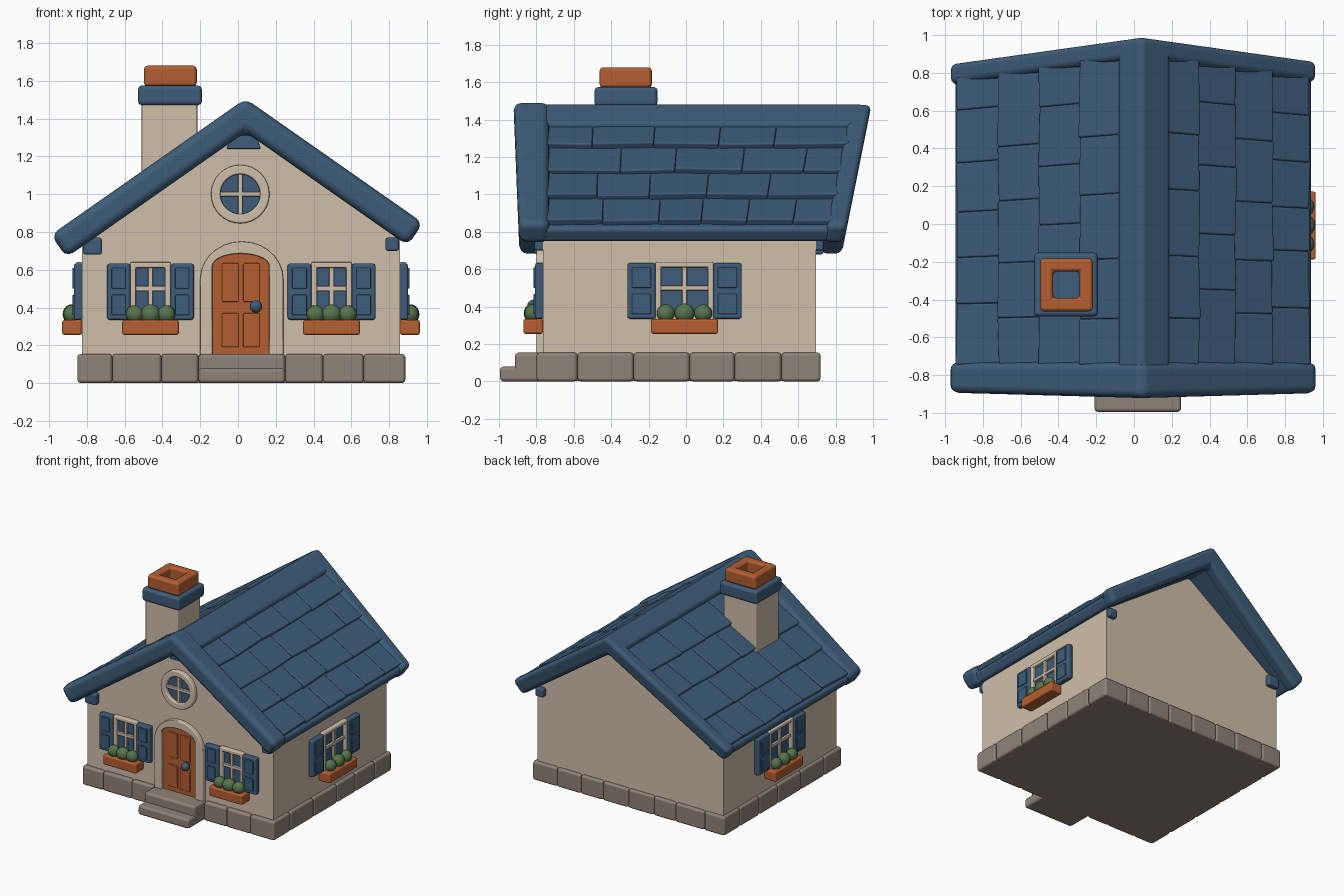
import bpy, bmesh, math, random
from mathutils import Matrix, Vector

if "Cube" in bpy.data.objects:
    bpy.data.objects.remove(bpy.data.objects["Cube"])
random.seed(4)

def material(name, r, g, b):
    m = bpy.data.materials.new(name)
    lin = [((c / 255 + 0.055) / 1.055) ** 2.4 for c in (r, g, b)]
    m.diffuse_color = (*lin, 1)
    m.use_nodes = True
    m.node_tree.nodes["Principled BSDF"].inputs["Base Color"].default_value = m.diffuse_color
    return m

BLUE = material("slate blue", 62, 93, 122)
CREAM = material("cream plaster", 208, 191, 170)
ORANGE = material("terracotta orange", 182, 95, 50)
STONE = material("grey stone", 143, 131, 120)
GREEN = material("leaf green", 88, 117, 78)

# ---- helpers: solids are (verts, faces) pairs, several make one object ----
HEX = [(0, 1, 2, 3), (4, 5, 6, 7), (0, 1, 5, 4), (1, 2, 6, 5), (2, 3, 7, 6), (3, 0, 4, 7)]

def box(x0, x1, y0, y1, z0, z1):
    return ([(x, y, z) for z in (z0, z1)
             for x, y in ((x0, y0), (x1, y0), (x1, y1), (x0, y1))], HEX)

def prism(pts, y0, y1):
    """Extrude an x-z outline along y; y0 and y1 may depend on z."""
    f0 = y0 if callable(y0) else lambda z: y0
    f1 = y1 if callable(y1) else lambda z: y1
    n = len(pts)
    v = [(x, f0(z), z) for x, z in pts] + [(x, f1(z), z) for x, z in pts]
    f = [tuple(range(n)), tuple(range(n, 2 * n))]
    return v, f + [(i, (i + 1) % n, n + (i + 1) % n, n + i) for i in range(n)]

def ring(outer, inner, y0, y1, closed=True):
    """Flat frame between two x-z outlines of equal length."""
    n = len(outer)
    v = [(x, y, z) for y in (y0, y1) for loop in (outer, inner) for x, z in loop]
    f = []
    for i in range(n if closed else n - 1):
        j = (i + 1) % n
        f += [(i, j, n + j, n + i), (2 * n + i, 2 * n + j, 3 * n + j, 3 * n + i),
              (i, j, 2 * n + j, 2 * n + i), (n + i, n + j, 3 * n + j, 3 * n + i)]
    if not closed:
        f += [(k, n + k, 3 * n + k, 2 * n + k) for k in (0, n - 1)]
    return v, f

def make(name, mat, solids, bevel=0.0, place=None, seg=2):
    verts, faces = [], []
    for v, f in solids:
        o = len(verts)
        verts += v
        faces += [tuple(i + o for i in face) for face in f]
    me = bpy.data.meshes.new(name)
    me.from_pydata(verts, [], faces)
    bm = bmesh.new()
    bm.from_mesh(me)
    bmesh.ops.recalc_face_normals(bm, faces=bm.faces)
    bm.to_mesh(me)
    bm.free()
    me.materials.append(mat)
    ob = bpy.data.objects.new(name, me)
    bpy.context.collection.objects.link(ob)
    if place:
        ob.matrix_world = place
    if bevel:
        me.polygons.foreach_set("use_smooth", [True] * len(me.polygons))
        b = ob.modifiers.new("soft edges", 'BEVEL')
        b.width, b.segments, b.limit_method = bevel, seg, 'ANGLE'
        b.angle_limit = math.radians(28)
        b.harden_normals = True
    return ob

def balls(name, mat, centres, scale, place=None):
    me = bpy.data.meshes.new(name)
    bm = bmesh.new()
    for c, r in centres:
        bmesh.ops.create_uvsphere(bm, u_segments=16, v_segments=10, radius=r,
                                  matrix=Matrix.Translation(c) @ Matrix.Diagonal((*scale, 1)))
    for f in bm.faces:
        f.smooth = True
    bm.to_mesh(me)
    bm.free()
    me.materials.append(mat)
    ob = bpy.data.objects.new(name, me)
    bpy.context.collection.objects.link(ob)
    if place:
        ob.matrix_world = place

# ---- roof frame: u runs down the slope, t is depth below the outer surface ----
AX, AZ, K = 0.04, 1.505, 0.7
H = math.hypot(1, K)
LEN = {-1: 1.03 * H, 1: 0.94 * H}

def slope(s, u, t):
    return AX + s * (u - K * t) / H, AZ - (K * u + t) / H

def back(z):
    return 0.84 + 0.2 * (z - 0.72)

def chevron(t0, t1, trim=0.0, ends=None):
    e = ends or LEN
    return [(AX, AZ - t0 * H), slope(1, e[1] - trim, t0), slope(1, e[1] - trim, t1),
            (AX, AZ - t1 * H), slope(-1, e[-1] - trim, t1), slope(-1, e[-1] - trim, t0)]

# ---- walls and stone base ----
wx0, wx1, wy0, wy1 = -0.825, 0.857, -0.765, 0.695
wall_z = lambda x: AZ - K * abs(x - AX) - 0.1 * H
make("walls", CREAM, [prism([(wx0, 0.1), (wx1, 0.1), (wx1, wall_z(wx1)), (AX, wall_z(AX)),
                             (wx0, wall_z(wx0))], wy0, wy1)])
make("base_core", STONE, [box(-0.83, 0.865, -0.78, 0.70, 0.002, 0.14)])
stones = []
xs = [-0.85, -0.665, -0.405, -0.21, 0.02, 0.25, 0.45, 0.665, 0.885]
ys = [-0.58, -0.28, 0.02, 0.26, 0.51]
for a, b in zip(xs, xs[1:]):
    stones += [box(a, b, -0.80, -0.58, 0, 0.155), box(a, b, 0.51, 0.72, 0, 0.155)]
for a, b in zip(ys, ys[1:]):
    stones += [box(-0.85, -0.70, a, b, 0, 0.155), box(0.73, 0.885, a, b, 0, 0.155)]
make("base_stones", STONE, stones, 0.018)
make("upper_step", STONE, [box(-0.21, 0.25, -0.915, -0.74, 0, 0.155)], 0.02)
make("lower_step", STONE, [box(-0.21, 0.25, -0.995, -0.74, 0, 0.08)], 0.02)

# ---- roof slab, gable boards, ridge and tiles ----
make("roof_slab", BLUE, [prism(chevron(0.045, 0.135, 0.01), -0.78, lambda z: back(z) - 0.03)], 0.025)
make("front_gable_board", BLUE, [prism(chevron(0, 0.145), lambda z: -0.892 - 0.04 * (z - 0.72), -0.73)],
     0.045, seg=3)
make("back_gable_board", BLUE, [prism(chevron(0.012, 0.14), lambda z: back(z) - 0.11, back)], 0.035, seg=3)
make("ridge_cap", BLUE, [prism(chevron(0.012, 0.09, 0, {1: 0.2, -1: 0.17}), -0.8,
                               lambda z: back(z) - 0.03)], 0.03, seg=3)
tiles = []
for s in (-1, 1):
    u0, u1 = 0.15, LEN[s] - 0.05
    for r in range(4):
        a, b = u0 + (u1 - u0) * r / 4, u0 + (u1 - u0) * (r + 1) / 4
        n = 6 if r == 3 else 5
        cuts = [0] + [(i + (0.45 if r % 2 else 0.0) - 0.2 + random.uniform(-0.1, 0.1)) / n
                      for i in range(1, n)] + [1]
        for c, d in zip(cuts, cuts[1:]):
            low = 0.012 + random.uniform(-0.005, 0.006)
            skew = random.uniform(-0.006, 0.006)
            v = []
            for dt in (0, 0.06):
                for u, f, t in ((a - 0.015, c, 0.045), (a - 0.015, d, 0.045),
                                (b + skew, d, low), (b - skew, c, low)):
                    x, z = slope(s, u, t + dt)
                    v.append((x, -0.745 + f * (back(z) - 0.08 + 0.745), z))
            tiles.append((v, HEX))
make("roof_tiles", BLUE, tiles, 0.01)
# eave beams and ridge beam end
make("eave_beams", BLUE, [box(-0.82, -0.72, -0.81, 0.735, 0.68, 0.77),
                          box(0.78, 0.852, -0.81, 0.735, 0.70, 0.77)], 0.012)
make("ridge_beam", BLUE, [prism([(-0.06, 1.24), (0.12, 1.24), (0.10, 1.30), (0.03, 1.36), (-0.04, 1.30)],
                                -0.80, -0.74)], 0.006)

# ---- chimney ----
make("chimney_shaft", CREAM, [box(-0.51, -0.215, -0.47, -0.175, 0.95, 1.49)], 0.01)
make("chimney_collar", BLUE, [box(-0.53, -0.19, -0.49, -0.152, 1.47, 1.575)], 0.022)
square = lambda h: [(-h, -h), (h, -h), (h, h), (-h, h)]
pot = Matrix.Translation((-0.358, -0.322, 1.57)) @ Matrix.Rotation(math.pi / 2, 4, 'X')
make("chimney_pot", ORANGE, [ring(square(0.14), square(0.07), 0, -0.11)], 0.02, pot @ Matrix.Scale(-1, 4, (0, 1, 0))
     if (pot @ Vector((0, -0.11, 0))).z < 1.57 else pot)

# ---- door ----
def arch(cx, rx, spring, rz, n=14):
    p = [(cx + rx * math.cos(math.pi * i / n), spring + rz * math.sin(math.pi * i / n)) for i in range(n + 1)]
    return [(cx + rx, 0.15)] + p + [(cx - rx, 0.15)]

make("door_frame", CREAM, [ring(arch(0.02, 0.22, 0.55, 0.2), arch(0.015, 0.15, 0.62, 0.065),
                                -0.80, -0.75, False)], 0.008)
make("door", ORANGE, [prism(arch(0.015, 0.152, 0.62, 0.067), -0.776, -0.74)])
make("door_panels", ORANGE, [box(x, x + 0.088, -0.786, -0.77, z0, z1)
                             for x in (-0.085, 0.027) for z0, z1 in ((0.19, 0.37), (0.43, 0.635))], 0.006)
balls("door_knob", BLUE, [((0.095, -0.815, 0.405), 0.033)], (1, 1, 1))
make("knob_stem", BLUE, [box(0.083, 0.107, -0.80, -0.77, 0.393, 0.417)])

# ---- round gable window ----
circle = lambda r: [(0.012 + r * math.cos(math.tau * i / 32), 1.0 + r * math.sin(math.tau * i / 32))
                    for i in range(32)]
make("round_window_frame", CREAM, [ring(circle(0.155), circle(0.105), -0.80, -0.755)], 0.01)
make("round_window_glass", BLUE, [prism(circle(0.11), -0.772, -0.76)])
make("round_window_bars", CREAM, [box(0.0, 0.024, -0.79, -0.765, 0.89, 1.11),
                                  box(-0.1, 0.122, -0.79, -0.765, 0.988, 1.012)], 0.005)

# ---- square windows with shutters, flower box and plants ----
def window(tag, loc, angle, half, shutter, trough, gap):
    M = Matrix.Translation(loc) @ Matrix.Rotation(angle, 4, 'Z')
    rect = lambda h, a, b: [(-h, a), (h, a), (h, b), (-h, b)]
    make(tag + "_window_frame", CREAM, [ring(rect(half, 0.32, 0.64), rect(half - 0.03, 0.35, 0.61),
                                             -0.035, 0.01)], 0.008, M)
    make(tag + "_window_glass", BLUE, [box(-half + 0.02, half - 0.02, -0.009, 0.0, 0.34, 0.62)], 0, M)
    make(tag + "_window_bars", CREAM, [box(-0.013, 0.013, -0.027, 0, 0.34, 0.62),
                                       box(-half + 0.02, half - 0.02, -0.027, 0, 0.487, 0.513)], 0.005, M)
    plates, panels = [], []
    for s in (-1, 1):
        a, b = sorted((s * half, s * (half + shutter)))
        plates.append(box(a, b, -0.042, 0.005, 0.335, 0.633))
        panels += [box(a + 0.024, b - 0.024, -0.051, -0.03, z0, z1)
                   for z0, z1 in ((0.36, 0.468), (0.5, 0.61))]
    make(tag + "_shutters", BLUE, plates, 0.012, M)
    make(tag + "_shutter_panels", BLUE, panels, 0.006, M)
    make(tag + "_flower_box", ORANGE, [box(-trough, trough, -0.105, 0, 0.255, 0.335)], 0.012, M)
    balls(tag + "_plants", GREEN, [((i * gap, -0.056, 0.365), 0.052 if i == 0 else 0.047)
                                   for i in (-1, 0, 1)], (1.02, 0.9, 1), M)

window("front_left", (-0.463, wy0, 0), 0, 0.107, 0.122, 0.15, 0.083)
window("front_right", (0.495, wy0, 0), 0, 0.107, 0.125, 0.15, 0.085)
window("right_side", (wx1, -0.008, 0), math.pi / 2, 0.155, 0.15, 0.18, 0.1)
window("left_side", (wx0, -0.008, 0), -math.pi / 2, 0.155, 0.15, 0.18, 0.1)
